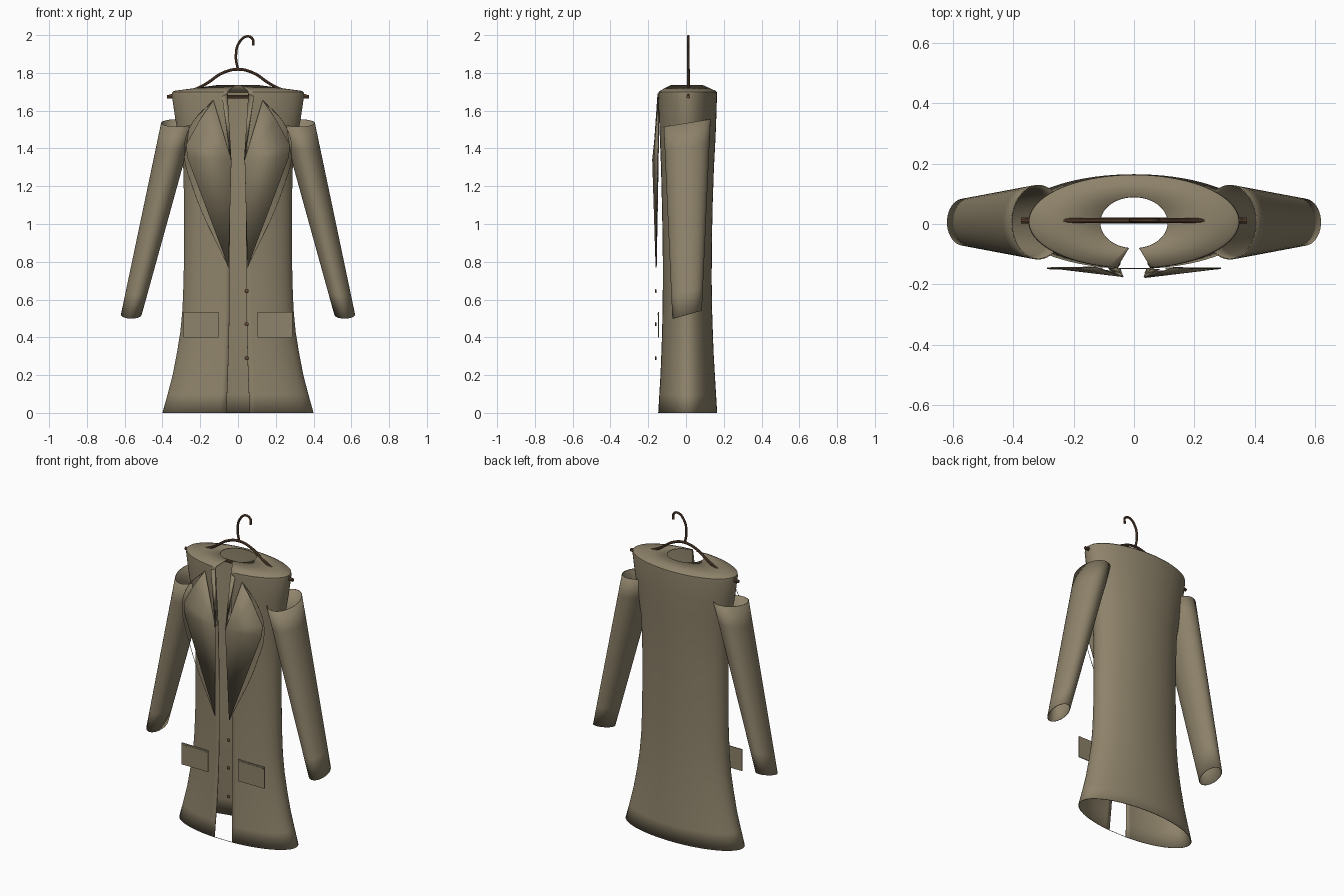
import bpy, math

if "Cube" in bpy.data.objects:
    bpy.data.objects.remove(bpy.data.objects["Cube"])


def material(name, rgb):
    m = bpy.data.materials.new(name)
    m.diffuse_color = (*rgb, 1)
    m.use_nodes = True
    m.node_tree.nodes["Principled BSDF"].inputs["Base Color"].default_value = m.diffuse_color
    return m


CLOTH = material("olive_cloth", (0.27, 0.225, 0.145))
WOOD = material("dark_wood", (0.13, 0.07, 0.04))


def finish(obj, mat, thickness=0.0):
    obj.data.materials.append(mat)
    if thickness:
        mod = obj.modifiers.new("thickness", "SOLIDIFY")
        mod.thickness = thickness
        mod.offset = -1
    bpy.ops.object.select_all(action="DESELECT")
    obj.select_set(True)
    bpy.context.view_layer.objects.active = obj
    if obj.type == "CURVE":
        bpy.ops.object.convert(target="MESH")
        obj = bpy.context.object
    bpy.ops.object.shade_smooth_by_angle(angle=math.radians(35))
    return obj


def mesh(name, verts, faces, mat, thickness=0.0):
    me = bpy.data.meshes.new(name)
    me.from_pydata(verts, [], faces)
    obj = bpy.data.objects.new(name, me)
    bpy.context.collection.objects.link(obj)
    return finish(obj, mat, thickness)


def loft(name, rings, mat, closed, thickness):
    n = len(rings[0])
    verts = [p for r in rings for p in r]
    faces = [(k * n + i, k * n + (i + 1) % n, (k + 1) * n + (i + 1) % n, (k + 1) * n + i)
             for k in range(len(rings) - 1) for i in range(n if closed else n - 1)]
    return mesh(name, verts, faces, mat, thickness)


def tube(name, points, radius, mat, smooth=True):
    cu = bpy.data.curves.new(name, "CURVE")
    cu.dimensions = "3D"
    cu.bevel_depth = radius
    cu.bevel_resolution = 3
    cu.resolution_u = 8
    cu.use_fill_caps = True
    sp = cu.splines.new("BEZIER")
    sp.bezier_points.add(len(points) - 1)
    for bp, p in zip(sp.bezier_points, points):
        bp.co = p
        bp.handle_left_type = bp.handle_right_type = "AUTO" if smooth else "VECTOR"
    obj = bpy.data.objects.new(name, cu)
    bpy.context.collection.objects.link(obj)
    return finish(obj, mat)


def box(name, center, size, mat):
    bpy.ops.mesh.primitive_cube_add(size=1, location=center)
    obj = bpy.context.object
    obj.name = name
    obj.scale = size
    return finish(obj, mat)


# coat body: elliptical rings (z, half width, half depth, centre y) open at the front
PROFILE = [(0, .40, .157, .008), (.1, .372, .151, .008), (.2, .346, .145, .008),
           (.32, .323, .139, .007), (.43, .305, .135, .007), (.55, .294, .132, .006),
           (.7, .288, .130, .006), (.9, .285, .131, .006), (1.1, .285, .135, .006),
           (1.3, .29, .141, .007), (1.45, .312, .148, .008), (1.55, .331, .152, .008),
           (1.68, .35, .156, .008), (1.698, .348, .155, .008), (1.705, .338, .149, .008),
           (1.735, .112, .086, .004)]
GAP, SIDES = 0.155, 72


def body_ring(z, hx, hy, cy):
    pts = []
    for i in range(SIDES + 1):
        t = -math.pi / 2 + GAP + (2 * math.pi - 2 * GAP) * i / SIDES
        pts.append((hx * math.cos(t), cy + hy * math.sin(t), z))
    return pts


loft("coat_body", [body_ring(*p) for p in PROFILE], CLOTH, False, 0.004)

# fine thread along the hem, crossing the opening
hem = body_ring(0.002, .40, .157, .008)
tube("hem_thread", [hem[0], hem[-1]], 0.0015, CLOTH, False)

for s, side in ((-1, "left"), (1, "right")):
    # sleeve: open tapered tube with slanted ends
    rings = []
    for k in range(9):
        f = k / 8
        cx, cz = .318 + .247 * f, 1.535 - 1.015 * f
        rx, ry = .089 - .034 * f, .124 - .046 * f
        slope = .16 + .11 * f
        ring = []
        for i in range(40):
            t = 2 * math.pi * i / 40
            dx, dy = rx * math.cos(t), ry * math.sin(t)
            ring.append((s * (cx + dx), .006 + dy, cz + slope * dy))
        rings.append(ring if s < 0 else ring[::-1])
    loft("sleeve_" + side, rings, CLOTH, True, 0.004)

    # lapel: faceted flap folding forward along its inner edge
    outline = [(.13, -.143, 1.655), (.20, -.146, 1.555), (.275, -.146, 1.42),
               (.268, -.148, 1.35), (.05, -.158, .77), (.035, -.176, 1.34)]
    mesh("lapel_" + side, [(s * x, y, z) for x, y, z in outline],
         [(0, 1, 5), (1, 2, 5), (2, 3, 5), (3, 4, 5)], CLOTH, 0.003)

    # collar strip between opening and lapel
    strip = [(.055, -.148, 1.69), (.085, -.149, 1.675), (.035, -.176, 1.34), (.045, -.146, 1.34)]
    mesh("collar_" + side, [(s * x, y, z) for x, y, z in strip],
         [(0, 1, 2), (0, 2, 3)], CLOTH, 0.003)

    # stitched thread that bows along the lapel edge
    edge = [(.13, -.144, 1.655), (.245, -.147, 1.53), (.285, -.147, 1.40),
            (.235, -.149, 1.18), (.05, -.158, .77)]
    tube("lapel_thread_" + side, [(s * x, y, z) for x, y, z in edge], 0.0015, CLOTH)

    # pocket flap and its seam
    box("pocket_" + side, (s * .196, -.146, .467), (.184, .005, .136), CLOTH)
    box("pocket_seam_" + side, (s * .198, -.149, .523), (.164, .004, .007), CLOTH)

# buttons
for i, z in enumerate((.645, .47, .29)):
    bpy.ops.mesh.primitive_uv_sphere_add(segments=16, ring_count=8, radius=1,
                                         location=(.046, -.160, z))
    b = bpy.context.object
    b.name = "button_%d" % (i + 1)
    b.scale = (.011, .005, .011)
    finish(b, WOOD)

# hanger: curved arms, trouser bar and hook
arms = [(.372, 1.675), (.22, 1.716), (.16, 1.748), (.085, 1.798), (0, 1.819)]
path = [(-x, .012, z) for x, z in arms] + [(x, .012, z) for x, z in arms[-2::-1]]
tube("hanger_arms", path, 0.008, WOOD)
tube("hanger_bar", [(-.375, .012, 1.674), (.375, .012, 1.674)], 0.010, WOOD, False)
hook = [(0, 1.815), (-.011, 1.89), (.006, 1.96), (.047, 1.993), (.077, 1.98), (.08, 1.945)]
tube("hanger_hook", [(x, .012, z) for x, z in hook], 0.007, WOOD)
